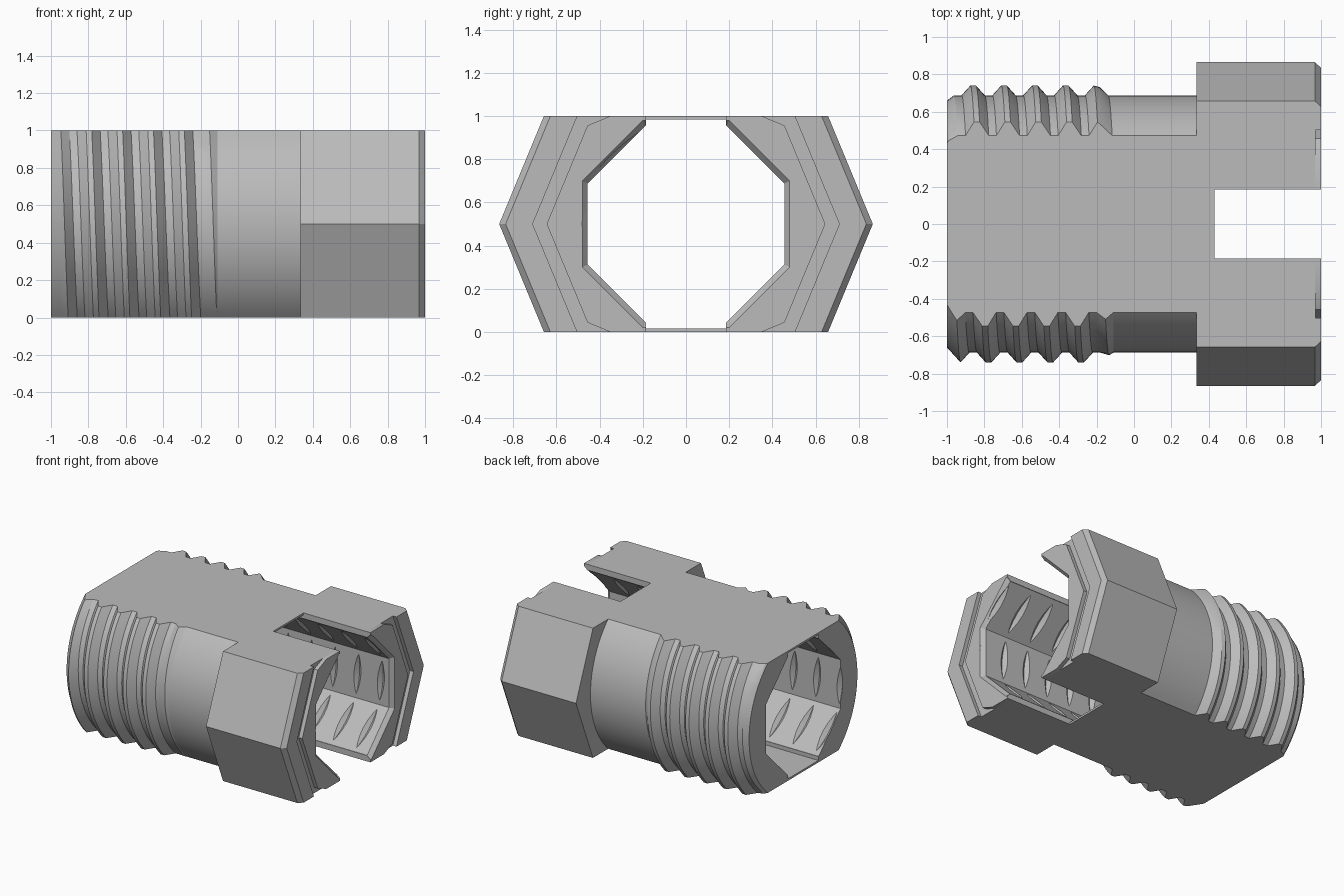
import bpy, bmesh, math

if "Cube" in bpy.data.objects:
    bpy.data.objects.remove(bpy.data.objects["Cube"])

grey = bpy.data.materials.new("plain grey")
grey.use_nodes = True
grey.diffuse_color = (0.5, 0.5, 0.5, 1)
grey.node_tree.nodes["Principled BSDF"].inputs["Base Color"].default_value = (0.5, 0.5, 0.5, 1)

AXIS = 0.5   # height of the centre line, also half the distance between the flats
T8 = math.tan(math.pi / 8)


def loft(name, rings, closed=False):
    """Solid through rings of points; capped at both ends unless closed."""
    bm = bmesh.new()
    loops = [[bm.verts.new((x, y, z + AXIS)) for x, y, z in ring] for ring in rings]
    n = len(loops[0])
    pairs = list(zip(loops, loops[1:]))
    if closed:
        pairs.append((loops[-1], loops[0]))
    else:
        bm.faces.new(loops[0])
        bm.faces.new(loops[-1])
    for a, b in pairs:
        for i in range(n):
            j = (i + 1) % n
            bm.faces.new((a[i], a[j], b[j], b[i]))
    bmesh.ops.remove_doubles(bm, verts=bm.verts, dist=1e-5)
    bmesh.ops.dissolve_degenerate(bm, edges=bm.edges, dist=1e-5)
    bmesh.ops.recalc_face_normals(bm, faces=bm.faces)
    mesh = bpy.data.meshes.new(name)
    bm.to_mesh(mesh)
    bm.free()
    mesh.materials.append(grey)
    obj = bpy.data.objects.new(name, mesh)
    bpy.context.collection.objects.link(obj)
    return obj


def combine(target, tool, operation):
    """Apply a boolean and remove the tool."""
    mod = target.modifiers.new("join", "BOOLEAN")
    mod.operation = operation
    mod.solver = "EXACT"
    mod.object = tool
    bpy.context.view_layer.objects.active = target
    bpy.ops.object.modifier_apply(modifier=mod.name)
    bpy.data.objects.remove(tool)


def octagon(x, radius, turn=0.0):
    return [(x, radius * math.cos(a), radius * math.sin(a))
            for a in (turn + i * math.pi / 4 for i in range(8))]


def flat_octagon(x, radius):
    """Octagon with top and bottom cut off at the flats."""
    w = radius - AXIS * T8
    return [(x, radius, 0), (x, w, AXIS), (x, -w, AXIS),
            (x, -radius, 0), (x, -w, -AXIS), (x, w, -AXIS)]


def box(name, x0, x1, w, h):
    return loft(name, [[(x, -w, -h), (x, w, -h), (x, w, h), (x, -w, h)] for x in (x0, x1)])


# Threaded shank: two round sides between flats, with a helical ridge
VALLEY, CREST, PITCH, FIRST, END = 0.688, 0.74, 0.165, -0.86, -0.11
SEGS = 28


def shank_ring(x_knot, r_knot, straight=False):
    ring = []
    for side in (0, 1):
        for i in range(SEGS + 1):
            t = 2 * i / SEGS - 1
            x = x_knot
            if not straight:
                turn = side / 2 + t * math.asin(AXIS / r_knot) / math.tau
                x = min(END, max(-1, x + PITCH * turn))
            r = min(r_knot, 0.66 + 1.1 * (x + 1), VALLEY + 0.6 * max(0, END - x))
            a = t * math.asin(AXIS / r) + side * math.pi
            ring.append((x, r * math.cos(a), r * math.sin(a)))
    return ring


rings = [shank_ring(-1, VALLEY, True)]
for k in range(-2, 7):
    for dx, r in ((-0.062, VALLEY), (-0.015, CREST), (0.015, CREST), (0.062, VALLEY)):
        rings.append(shank_ring(FIRST + k * PITCH + dx, r))
rings += [shank_ring(END, VALLEY, True), shank_ring(0.38, VALLEY, True)]
fitting = loft("threaded_fitting", rings)

# Head with a chamfered end
head = loft("head", [flat_octagon(0.333, 0.865), flat_octagon(0.967, 0.865),
                     flat_octagon(1, 0.835)])
combine(fitting, head, "UNION")

# Octagonal bore with a flared mouth
bore_r = 0.455 / math.cos(math.pi / 8)
mouth_r = 0.48 / math.cos(math.pi / 8)
bore = loft("bore_cutter", [octagon(x, r, math.pi / 8) for x, r in
                            ((-1.1, bore_r), (0.97, bore_r), (1, mouth_r), (1.1, mouth_r))])
combine(fitting, bore, "DIFFERENCE")

# Shallow channels above and below the bore, and the open slot in the head
combine(fitting, box("channel_cutter", -1.1, 1.1, 0.185, 0.485), "DIFFERENCE")
combine(fitting, box("slot_cutter", 0.43, 1.1, 0.185, 0.7), "DIFFERENCE")

# Groove around the mouth in the end face
groove = loft("groove_cutter", [octagon(x, r) for x, r in
                                ((0.97, 0.71), (1.1, 0.71), (1.1, 0.645), (0.97, 0.645))], True)
combine(fitting, groove, "DIFFERENCE")

# Inner thread, leaving lens-shaped nicks in the bore walls
STEPS, TURNS, LEAD = 48, 11, 0.2
helix = []
for i in range(STEPS * TURNS + 1):
    a = math.tau * i / STEPS
    x = -1.1 + LEAD * i / STEPS
    helix.append([(x + dx, r * math.cos(a), r * math.sin(a))
                  for dx, r in ((-0.09, 0.4), (0, 0.482), (0.09, 0.4))])
combine(fitting, loft("inner_thread_cutter", helix), "DIFFERENCE")

# Smooth the round parts only
bpy.ops.object.select_all(action="DESELECT")
fitting.select_set(True)
bpy.context.view_layer.objects.active = fitting
bpy.ops.object.shade_smooth_by_angle(angle=math.radians(25))
